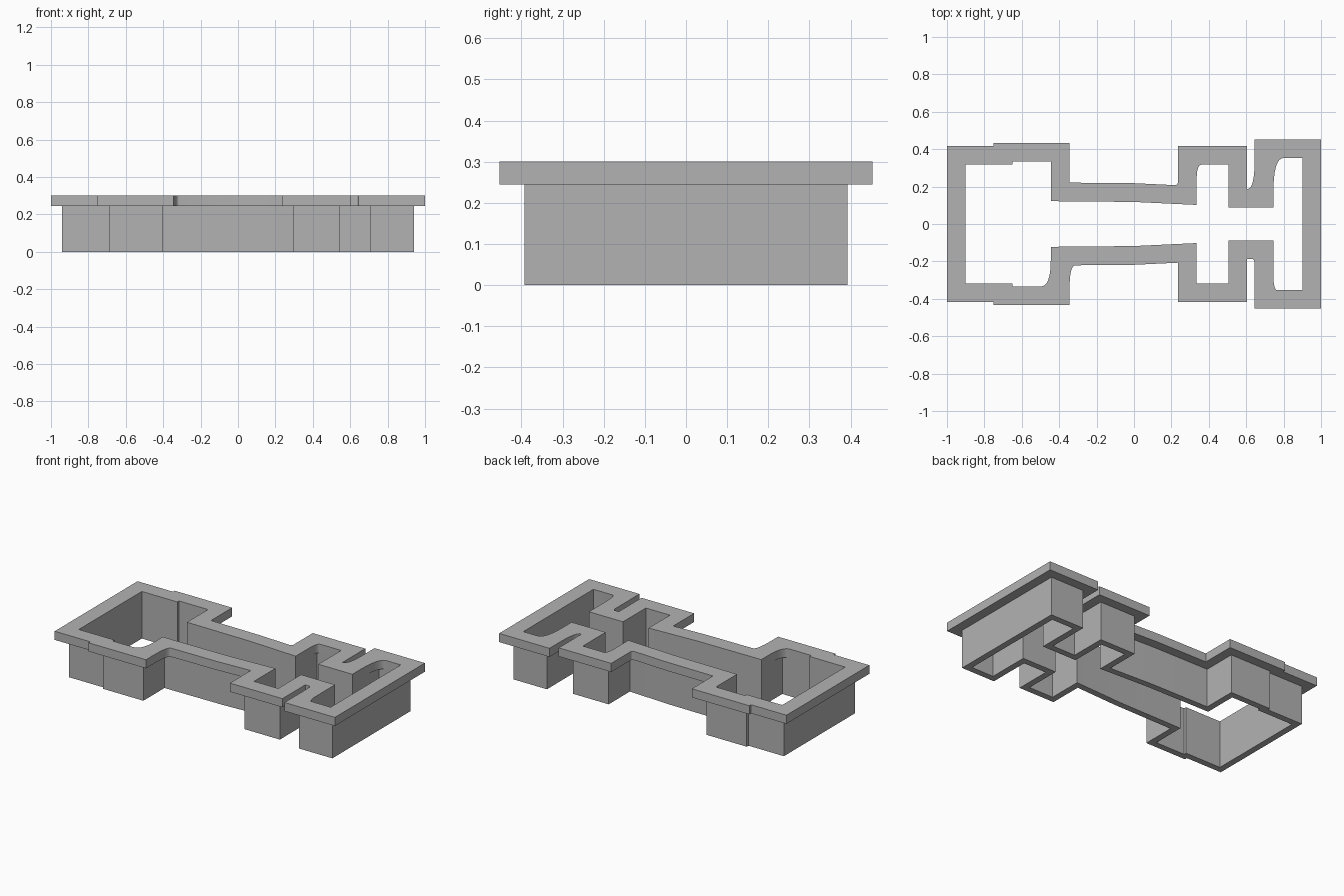
import bpy
import bmesh
from mathutils import Vector

cube = bpy.data.objects.get("Cube")
if cube:
    bpy.data.objects.remove(cube, do_unlink=True)

RIM_WIDTH, WALL_WIDTH = 0.10, 0.04
WALL_TOP, RIM_TOP = 0.245, 0.30

grey = bpy.data.materials.new("plain grey")
grey.use_nodes = True
grey.diffuse_color = (0.45, 0.45, 0.45, 1)
grey.node_tree.nodes["Principled BSDF"].inputs["Base Color"].default_value = (0.45, 0.45, 0.45, 1)

# Back half of the opening, left to right; the front half mirrors it
HALF = [(-0.9, 0.317), (-0.65, 0.317), (-0.65, 0.334), (-0.445, 0.334),
        (-0.445, 0.122), (0, 0.118), (0.335, 0.102), (0.335, 0.317),
        (0.505, 0.317), (0.505, 0.087), (0.745, 0.087), (0.745, 0.353),
        (0.9, 0.353)]
LAST = 2 * len(HALF) - 1
opening = [Vector(p) for p in HALF] + [Vector((x, -y)) for x, y in reversed(HALF)]

# Rounded corners: point index -> (length before, length after)
INNER_ROUNDS = {7: (0.08, 0.025), 11: (0.19, 0.055),
                LAST - 3: (0.14, 0.055), LAST - 11: (0.02, 0.09)}
OUTER_ROUNDS = {6: (0.02, 0.02), 10: (0.038, 0.155),
                LAST - 4: (0.03, 0.14), LAST - 10: (0.04, 0.012)}


def offset(loop, dist):
    """Move a clockwise loop outward with mitred corners."""
    out = []
    for i, p in enumerate(loop):
        a = (p - loop[i - 1]).normalized()
        b = (loop[(i + 1) % len(loop)] - p).normalized()
        n, m = Vector((-a.y, a.x)), Vector((-b.y, b.x))
        out.append(p + (n + m) * dist / (1 + n.dot(m)))
    return out


def rounded(loop, rounds, steps=8):
    """Replace the chosen corners with curved ones."""
    out = []
    for i, p in enumerate(loop):
        if i not in rounds:
            out.append(p)
            continue
        before, after = rounds[i]
        start = p + (loop[i - 1] - p).normalized() * before
        end = p + (loop[(i + 1) % len(loop)] - p).normalized() * after
        for k in range(steps + 1):
            t = k / steps
            out.append(start * (1 - t) ** 2 + p * 2 * t * (1 - t) + end * t * t)
    return out


def ring(name, outer, inner, bottom, top):
    """Extrude the band between two loops."""
    curve = bpy.data.curves.new(name, "CURVE")
    curve.dimensions = "2D"
    curve.fill_mode = "BOTH"
    curve.extrude = (top - bottom) / 2
    for loop in (outer, inner):
        spline = curve.splines.new("POLY")
        spline.points.add(len(loop) - 1)
        for point, p in zip(spline.points, loop):
            point.co = (p.x, p.y, 0, 1)
        spline.use_cyclic_u = True
    obj = bpy.data.objects.new(name, curve)
    bpy.context.collection.objects.link(obj)
    bpy.ops.object.select_all(action="DESELECT")
    obj.select_set(True)
    bpy.context.view_layer.objects.active = obj
    bpy.ops.object.convert(target="MESH")
    obj = bpy.context.view_layer.objects.active
    bm = bmesh.new()
    bm.from_mesh(obj.data)
    bmesh.ops.remove_doubles(bm, verts=bm.verts, dist=0.0005)
    bmesh.ops.recalc_face_normals(bm, faces=bm.faces)
    bmesh.ops.translate(bm, verts=bm.verts, vec=(0, 0, (top + bottom) / 2))
    bm.to_mesh(obj.data)
    bm.free()
    obj.data.materials.clear()
    obj.data.materials.append(grey)
    bpy.ops.object.shade_smooth_by_angle()
    return obj


# Thin cutting wall, with a wider rim on top
ring("cutting_wall", offset(opening, WALL_WIDTH), opening, 0, WALL_TOP)
ring("top_rim", rounded(offset(opening, RIM_WIDTH), OUTER_ROUNDS),
     rounded(opening, INNER_ROUNDS), WALL_TOP, RIM_TOP)
